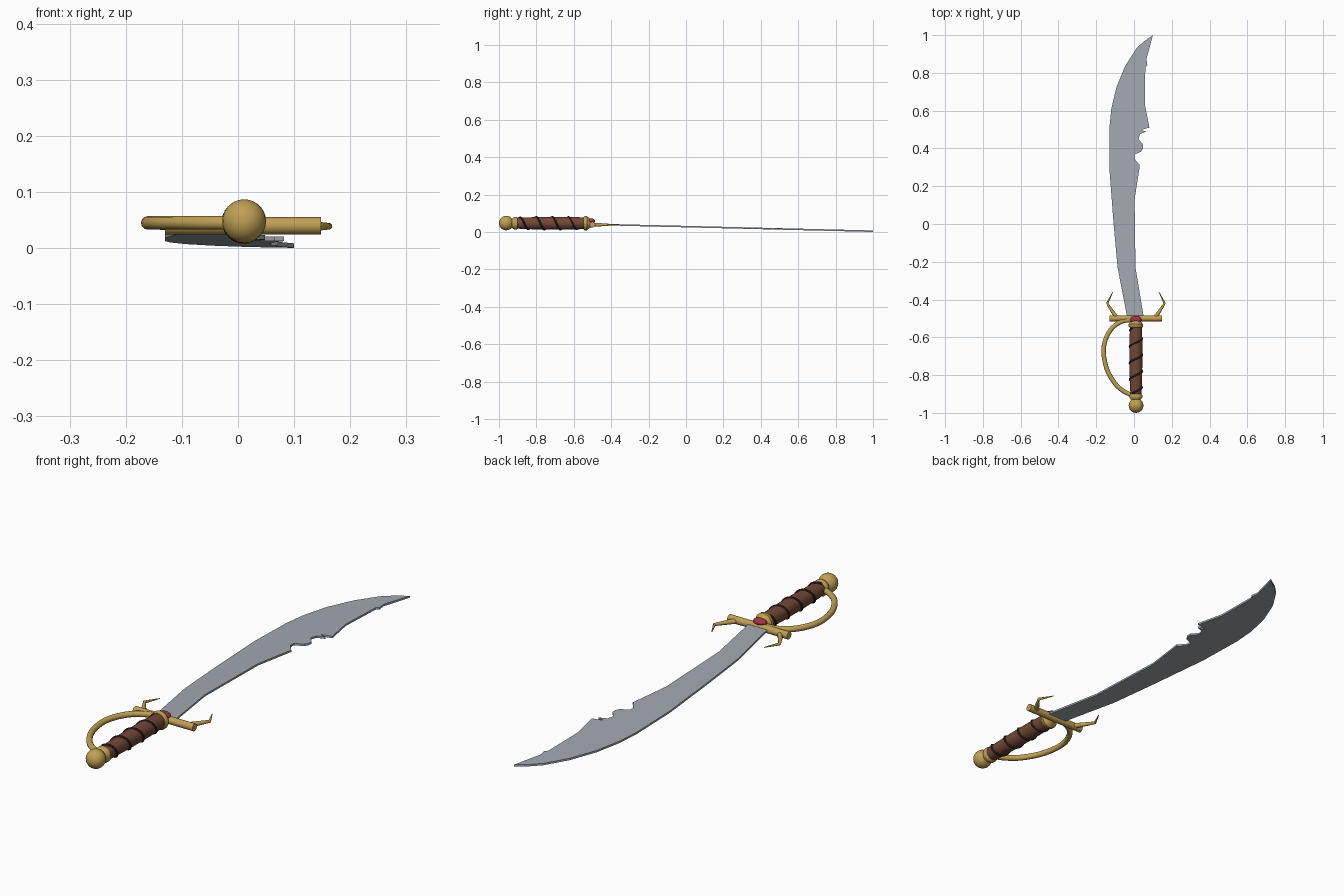
import bpy, bmesh, math
from mathutils import Vector

if "Cube" in bpy.data.objects:
    bpy.data.objects.remove(bpy.data.objects["Cube"])


def material(name, r, g, b):
    m = bpy.data.materials.new(name)
    m.diffuse_color = (r, g, b, 1)
    m.use_nodes = True
    m.node_tree.nodes["Principled BSDF"].inputs["Base Color"].default_value = m.diffuse_color
    return m


STEEL = material("blade steel", 0.36, 0.40, 0.44)
GOLD = material("brass", 0.53, 0.35, 0.09)
BROWN = material("grip leather", 0.17, 0.065, 0.04)
DARK = material("dark leather cord", 0.055, 0.022, 0.016)
RED = material("red gem", 0.36, 0.035, 0.06)

CX, CZ = 0.01, 0.047  # axis of the handle


def finish(name, bm, mat, smooth=True):
    bmesh.ops.recalc_face_normals(bm, faces=bm.faces[:])
    me = bpy.data.meshes.new(name)
    bm.to_mesh(me)
    bm.free()
    me.materials.append(mat)
    ob = bpy.data.objects.new(name, me)
    bpy.context.collection.objects.link(ob)
    if smooth:
        bpy.ops.object.select_all(action='DESELECT')
        ob.select_set(True)
        bpy.context.view_layer.objects.active = ob
        bpy.ops.object.shade_smooth_by_angle(angle=math.radians(40))
    return ob


def lathe(name, profile, mat, sides=24):
    """Turn (y, radius) pairs round the handle axis, with closed ends."""
    bm = bmesh.new()
    rings = []
    for y, r in profile:
        rings.append([bm.verts.new((CX + r * math.sin(2 * math.pi * i / sides), y,
                                    CZ + r * math.cos(2 * math.pi * i / sides)))
                      for i in range(sides)])
    for a, b in zip(rings, rings[1:]):
        for i in range(sides):
            j = (i + 1) % sides
            bm.faces.new((a[i], a[j], b[j], b[i]))
    bm.faces.new(rings[0])
    bm.faces.new(rings[-1])
    return finish(name, bm, mat)


def tube(name, points, radii, mat, sides=10):
    """Sweep a round section along a path."""
    bm = bmesh.new()
    pts = [Vector(p) for p in points]
    rings = []
    for k, p in enumerate(pts):
        t = (pts[min(k + 1, len(pts) - 1)] - pts[max(k - 1, 0)]).normalized()
        ref = Vector((0, 0, 1)) if name != "grip_cord" else Vector((0, 1, 0))
        u = t.cross(ref).normalized()
        v = t.cross(u)
        rings.append([bm.verts.new(p + radii[k] * (math.cos(a) * u + math.sin(a) * v))
                      for a in (2 * math.pi * i / sides for i in range(sides))])
    for a, b in zip(rings, rings[1:]):
        for i in range(sides):
            j = (i + 1) % sides
            bm.faces.new((a[i], a[j], b[j], b[i]))
    bm.faces.new(rings[0])
    bm.faces.new(rings[-1])
    return finish(name, bm, mat)


def ball(name, centre, size, mat):
    bm = bmesh.new()
    bmesh.ops.create_uvsphere(bm, u_segments=24, v_segments=14, radius=1)
    for v in bm.verts:
        v.co = Vector(centre) + Vector(a * b for a, b in zip(v.co, size))
    return finish(name, bm, mat)


# Blade: notched curved outline, a thin plate sloping down to the tip
back_edge = [(-0.035, -0.50), (-0.087, -0.23), (-0.108, 0.0), (-0.13, 0.29),
             (-0.13, 0.51), (-0.12, 0.61), (-0.093, 0.725), (-0.045, 0.84),
             (0.013, 0.93), (0.05, 0.965), (0.1, 1.0)]
notched_edge = [(0.066, 0.873), (0.071, 0.84), (0.06, 0.83), (0.057, 0.635),
                (0.082, 0.51), (0.035, 0.498), (0.066, 0.489), (0.032, 0.477),
                (0.024, 0.45), (0.048, 0.42), (0.048, 0.40), (0.037, 0.383),
                (0.003, 0.368), (0.003, 0.345), (0.031, 0.31), (0.003, 0.13),
                (0.008, -0.23), (0.053, -0.50)]
bm = bmesh.new()
face = bm.faces.new([bm.verts.new((x, y, 0.036 - (y + 0.45) * 0.0245))
                     for x, y in back_edge + notched_edge])
up = bmesh.ops.extrude_face_region(bm, geom=[face])
bmesh.ops.translate(bm, vec=(0, 0, 0.008),
                    verts=[g for g in up["geom"] if isinstance(g, bmesh.types.BMVert)])
bmesh.ops.triangulate(bm, faces=[f for f in bm.faces if len(f.verts) > 4])
finish("blade", bm, STEEL, smooth=False)

# Grip, slightly swollen in the middle
lathe("grip", [(-0.91, 0.028), (-0.87, 0.031), (-0.75, 0.034), (-0.62, 0.034),
               (-0.54, 0.031)], BROWN)

# Cord wound round the grip
turns, steps = 4, 112
cord = []
for k in range(steps + 1):
    f = k / steps
    a = 2 * math.pi * turns * f - 0.6
    r = 0.031 + 0.003 * math.sin(math.pi * f)
    cord.append((CX + r * math.sin(a), -0.895 + 0.345 * f, CZ + r * math.cos(a)))
tube("grip_cord", cord, [0.005] * len(cord), DARK, sides=8)

# Collars at both ends of the grip, and the pommel
lathe("pommel_collar", [(-0.93, 0.026), (-0.918, 0.034), (-0.906, 0.034), (-0.9, 0.029)], GOLD)
lathe("guard_collar", [(-0.547, 0.034), (-0.542, 0.038), (-0.53, 0.038), (-0.524, 0.032),
                       (-0.5, 0.018)], GOLD)
ball("pommel", (CX + 0.001, -0.961, CZ + 0.001), (0.039, 0.039, 0.039), GOLD)

# Crossguard bar
tube("crossguard", [(-0.13, -0.5, 0.04), (0.148, -0.5, 0.04)], [0.0155] * 2, GOLD, sides=16)

# Pair of bent prongs, mirrored about the handle axis
for side, label in ((1, "right"), (-1, "left")):
    path = [(CX + side * x, y, 0.039) for x, y in
            ((0.098, -0.50), (0.125, -0.462), (0.152, -0.42), (0.122, -0.36))]
    tube(label + "_prong", path, [0.011, 0.009, 0.006, 0.0015], GOLD)

# Knuckle bow: smooth curve from the guard round to the pommel
ctrl = [Vector(p) for p in
        [(-0.02, -0.508), (-0.065, -0.516), (-0.115, -0.55), (-0.15, -0.61), (-0.161, -0.68),
         (-0.143, -0.77), (-0.1, -0.845), (-0.055, -0.885), (-0.005, -0.91)]]
ext = [2 * ctrl[0] - ctrl[1]] + ctrl + [2 * ctrl[-1] - ctrl[-2]]
bow = []
for i in range(1, len(ext) - 2):
    p0, p1, p2, p3 = ext[i - 1:i + 3]
    for s in range(4):
        t = s / 4
        q = 0.5 * (2 * p1 + (p2 - p0) * t + (2 * p0 - 5 * p1 + 4 * p2 - p3) * t * t
                   + (3 * p1 - p0 - 3 * p2 + p3) * t ** 3)
        bow.append((q.x, q.y, 0.045))
bow.append((ctrl[-1].x, ctrl[-1].y, 0.045))
tube("knuckle_bow", bow, [0.012] * len(bow), GOLD, sides=12)

# Gem set on top of the guard
ball("gem", (CX, -0.507, 0.06), (0.029, 0.021, 0.013), RED)
